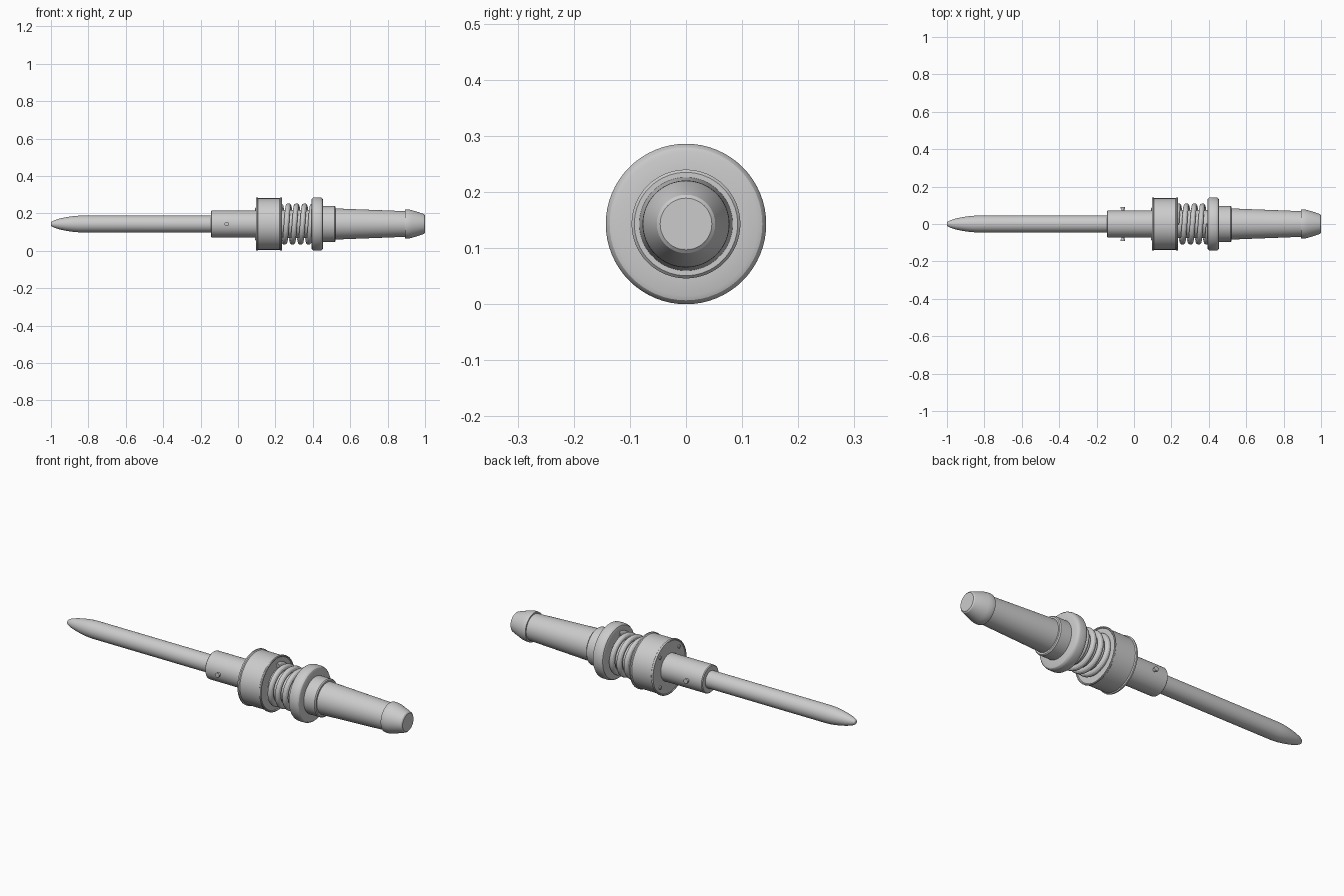
import bpy
import bmesh
from math import cos, sin, pi, radians
from mathutils import Vector, Matrix

AXIS_Z = 0.143

cube = bpy.data.objects.get("Cube")
if cube:
    bpy.data.objects.remove(cube, do_unlink=True)

grey = bpy.data.materials.new("plain grey")
grey.use_nodes = True
colour = (0.6, 0.6, 0.6, 1)
grey.diffuse_color = colour
grey.node_tree.nodes["Principled BSDF"].inputs["Base Color"].default_value = colour


def finish(obj):
    """Give a part its colour and smooth sides with sharp edges."""
    obj.data.materials.clear()
    obj.data.materials.append(grey)
    bpy.ops.object.select_all(action='DESELECT')
    obj.select_set(True)
    bpy.context.view_layer.objects.active = obj
    bpy.ops.object.shade_smooth_by_angle(angle=radians(28))


def lathe(name, profile, segments=64, matrix=None):
    """Revolve (x, radius) points about the x axis and close both ends."""
    bm = bmesh.new()
    rings = []
    for x, r in profile:
        rings.append([bm.verts.new((x, r * cos(2 * pi * i / segments),
                                    r * sin(2 * pi * i / segments)))
                      for i in range(segments)])
    for a, b in zip(rings, rings[1:]):
        for i in range(segments):
            j = (i + 1) % segments
            bm.faces.new((a[i], a[j], b[j], b[i]))
    bm.faces.new(rings[0])
    bm.faces.new(rings[-1])
    bmesh.ops.recalc_face_normals(bm, faces=bm.faces)
    if matrix:
        bm.transform(matrix)
    mesh = bpy.data.meshes.new(name)
    bm.to_mesh(mesh)
    bm.free()
    obj = bpy.data.objects.new(name, mesh)
    obj.location.z = AXIS_Z
    bpy.context.collection.objects.link(obj)
    finish(obj)
    return obj


# Long pointed rod and the sleeve that holds it
lathe("rod", [(-1, 0.007), (-0.997, 0.012), (-0.98, 0.021), (-0.95, 0.03),
              (-0.91, 0.038), (-0.875, 0.043), (-0.84, 0.045), (-0.1, 0.045)])
lathe("sleeve", [(-0.145, 0.068), (-0.141, 0.072), (0.11, 0.072)])

# Collar with a thin rim at each end
lathe("collar", [(0.098, 0.134), (0.095, 0.137), (0.095, 0.141), (0.098, 0.143),
                 (0.104, 0.143), (0.108, 0.138), (0.222, 0.138), (0.226, 0.143),
                 (0.232, 0.143), (0.234, 0.141), (0.234, 0.137), (0.23, 0.134)])

# Core inside the spring
lathe("spring_core", [(0.22, 0.076), (0.41, 0.076)])

# Rounded flange and stepped neck
lathe("flange", [(0.392, 0.105), (0.392, 0.128), (0.395, 0.136), (0.402, 0.141),
                 (0.41, 0.143), (0.438, 0.143), (0.446, 0.141), (0.452, 0.136),
                 (0.455, 0.128), (0.455, 0.09)])
lathe("neck", [(0.44, 0.097), (0.517, 0.097), (0.522, 0.092), (0.522, 0.08)])

# Tapered handle and its end cap
lathe("handle", [(0.5, 0.084), (0.91, 0.068)])
lathe("end_cap", [(0.892, 0.066), (0.892, 0.076), (0.9, 0.0775), (0.915, 0.077),
                  (0.93, 0.074), (0.985, 0.056), (0.995, 0.052), (1.0, 0.046)])

# Cross pins through the sleeve
for side, label in ((1, "back"), (-1, "front")):
    place = Matrix.Translation((-0.06, 0, 0)) @ Matrix.Rotation(side * pi / 2, 4, 'Z')
    lathe("pin_" + label, [(0.05, 0.008), (0.083, 0.008), (0.083, 0.012),
                           (0.09, 0.012), (0.092, 0.009)], 20, place)

# Small screws on the collar face
for k in range(4):
    angle = pi / 4 + k * pi / 2
    place = Matrix.Translation((0.1, 0.112 * cos(angle), 0.112 * sin(angle)))
    lathe("collar_screw_%d" % (k + 1), [(-0.009, 0.006), (-0.006, 0.009), (0.01, 0.009)],
          16, place)

# Coil spring between collar and flange
curve = bpy.data.curves.new("spring", 'CURVE')
curve.dimensions = '3D'
curve.bevel_depth = 0.0145
curve.bevel_resolution = 4
curve.use_fill_caps = True
spline = curve.splines.new('POLY')
turns, steps = 4, 48
count = turns * steps
spline.points.add(count)
for i, point in enumerate(spline.points):
    a = 2 * pi * i / steps
    point.co = (0.227 + 0.172 * i / count, 0.096 * sin(a), 0.096 * cos(a), 1)
spring = bpy.data.objects.new("spring", curve)
spring.location.z = AXIS_Z
bpy.context.collection.objects.link(spring)
bpy.ops.object.select_all(action='DESELECT')
spring.select_set(True)
bpy.context.view_layer.objects.active = spring
bpy.ops.object.convert(target='MESH')
finish(bpy.context.view_layer.objects.active)
